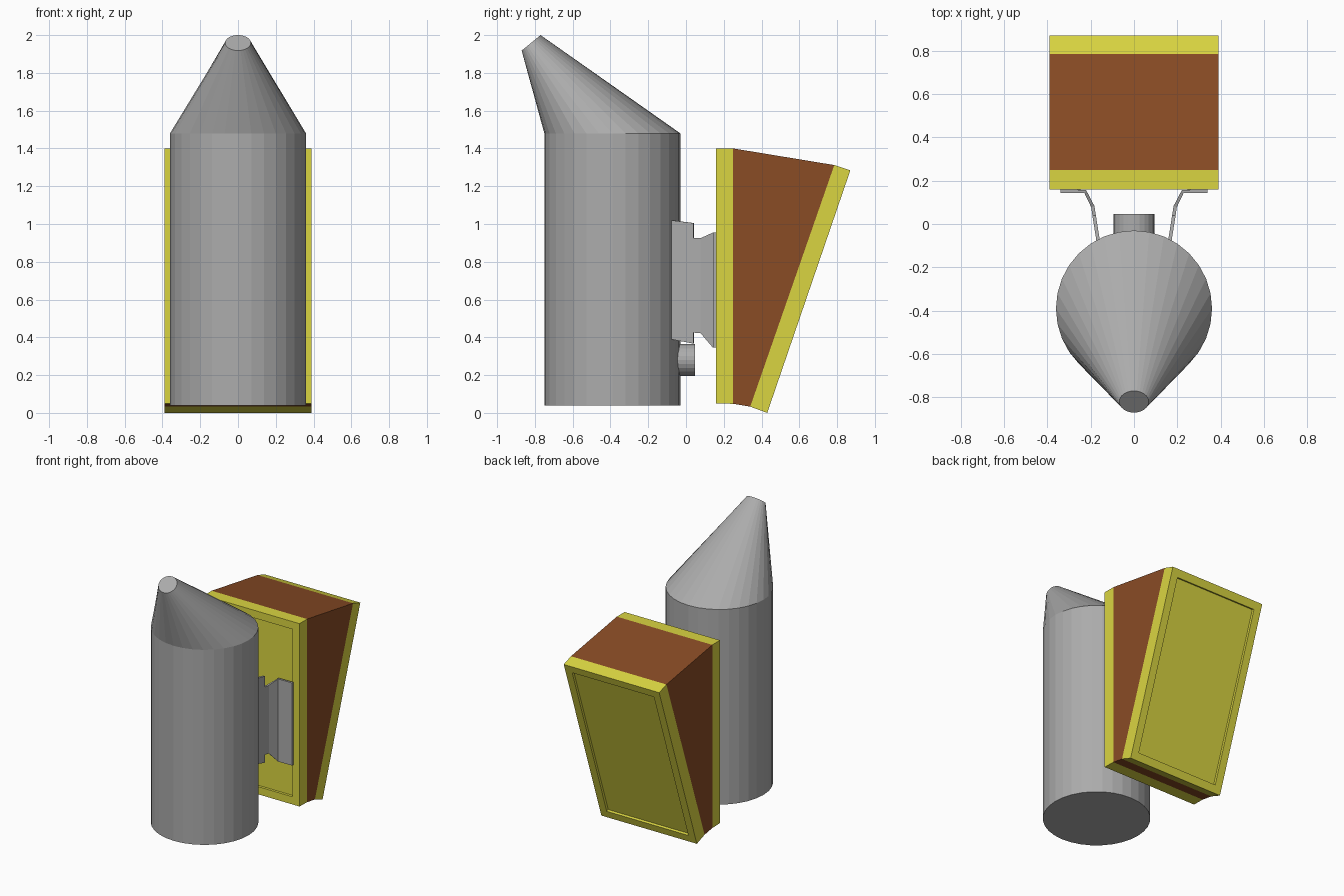
import bpy, bmesh, math

cube = bpy.data.objects.get("Cube")
if cube:
    bpy.data.objects.remove(cube, do_unlink=True)


def material(name, rgb):
    m = bpy.data.materials.new(name)
    m.use_nodes = True
    col = (*rgb, 1.0)
    m.diffuse_color = col
    m.node_tree.nodes["Principled BSDF"].inputs["Base Color"].default_value = col
    return m


GREY = material("metal grey", (0.41, 0.41, 0.41))
YELLOW = material("panel yellow", (0.70, 0.665, 0.053))
BROWN = material("case brown", (0.254, 0.072, 0.0185))


def finish(name, bm, mat, recalc=True):
    if recalc:
        bmesh.ops.recalc_face_normals(bm, faces=bm.faces[:])
    mesh = bpy.data.meshes.new(name)
    bm.to_mesh(mesh)
    bm.free()
    mesh.materials.append(mat)
    obj = bpy.data.objects.new(name, mesh)
    bpy.context.collection.objects.link(obj)
    return obj


def loft(name, rings, mat):
    """Closed skin through rings of equal point count, capped at both ends."""
    bm = bmesh.new()
    loops = [[bm.verts.new(p) for p in ring] for ring in rings]
    n = len(loops[0])
    for a, b in zip(loops, loops[1:]):
        for i in range(n):
            j = (i + 1) % n
            bm.faces.new((a[i], a[j], b[j], b[i]))
    bm.faces.new(loops[0][::-1])
    bm.faces.new(loops[-1])
    return finish(name, bm, mat)


def ring(count, centre, u, v):
    """Ellipse around centre spanned by the vectors u and v."""
    pts = []
    for i in range(count):
        t = 2 * math.pi * i / count
        pts.append([c + a * math.cos(t) + b * math.sin(t)
                    for c, a, b in zip(centre, u, v)])
    return pts


# Tank with a skewed cone ending in a tilted flat tip
R, CY = 0.36, -0.39
loft("tank", [
    ring(32, (0, CY, 0.04), (R, 0, 0), (0, R, 0)),
    ring(32, (0, CY, 1.48), (R, 0, 0), (0, R, 0)),
    ring(32, (0, -0.82, 1.959), (0.068, 0, 0), (0, 0.05, 0.041)),
], GREY)

# Round knob on the back of the tank
loft("knob", [
    ring(24, (0, y, 0.28), (0.095, 0, 0), (0, 0, 0.085)) for y in (-0.08, 0.047)
], GREY)


# Wedge-shaped case: side profiles (y, z) extruded across x
def slab(name, profile, mat, panel_dir=0):
    w = 0.39
    obj = loft(name, [[(x, y, z) for y, z in profile] for x in (-w, w)], mat)
    if panel_dir:
        # recessed panel on the outer face
        bm = bmesh.new()
        bm.from_mesh(obj.data)
        bm.normal_update()
        face = max(bm.faces, key=lambda f: f.normal.y * panel_dir)
        bmesh.ops.inset_individual(bm, faces=[face], thickness=0.08, depth=0)
        bmesh.ops.inset_individual(bm, faces=[face], thickness=0.0005, depth=-0.018)
        bm.to_mesh(obj.data)
        bm.free()
    return obj


slab("case_front", [(0.16, 0.05), (0.25, 0.048), (0.25, 1.40), (0.16, 1.40)], YELLOW, -1)
slab("case_middle", [(0.25, 0.048), (0.34, 0.033), (0.785, 1.312), (0.25, 1.40)], BROWN)
slab("case_back", [(0.34, 0.033), (0.43, 0.0), (0.87, 1.284), (0.785, 1.312)], YELLOW, 1)

# Bent brackets joining tank and case: (x, y, bottom z, top z) along the strip
stations = [
    (0.165, -0.08, 0.39, 1.02), (0.184, 0.04, 0.367, 1.005),
    (0.1842, 0.041, 0.425, 0.925), (0.19, 0.08, 0.422, 0.925),
    (0.225, 0.15, 0.345, 0.955), (0.34, 0.152, 0.345, 0.955),
]
bm = bmesh.new()
pairs = [(bm.verts.new((x, y, lo)), bm.verts.new((x, y, hi)))
         for x, y, lo, hi in stations]
for (a, b), (c, d) in zip(pairs, pairs[1:]):
    bm.faces.new((a, c, d, b))
brackets = finish("brackets", bm, GREY, recalc=False)
thick = brackets.modifiers.new("thickness", 'SOLIDIFY')
thick.thickness = 0.016
thick.offset = 0
brackets.modifiers.new("mirror", 'MIRROR').use_axis[0] = True
